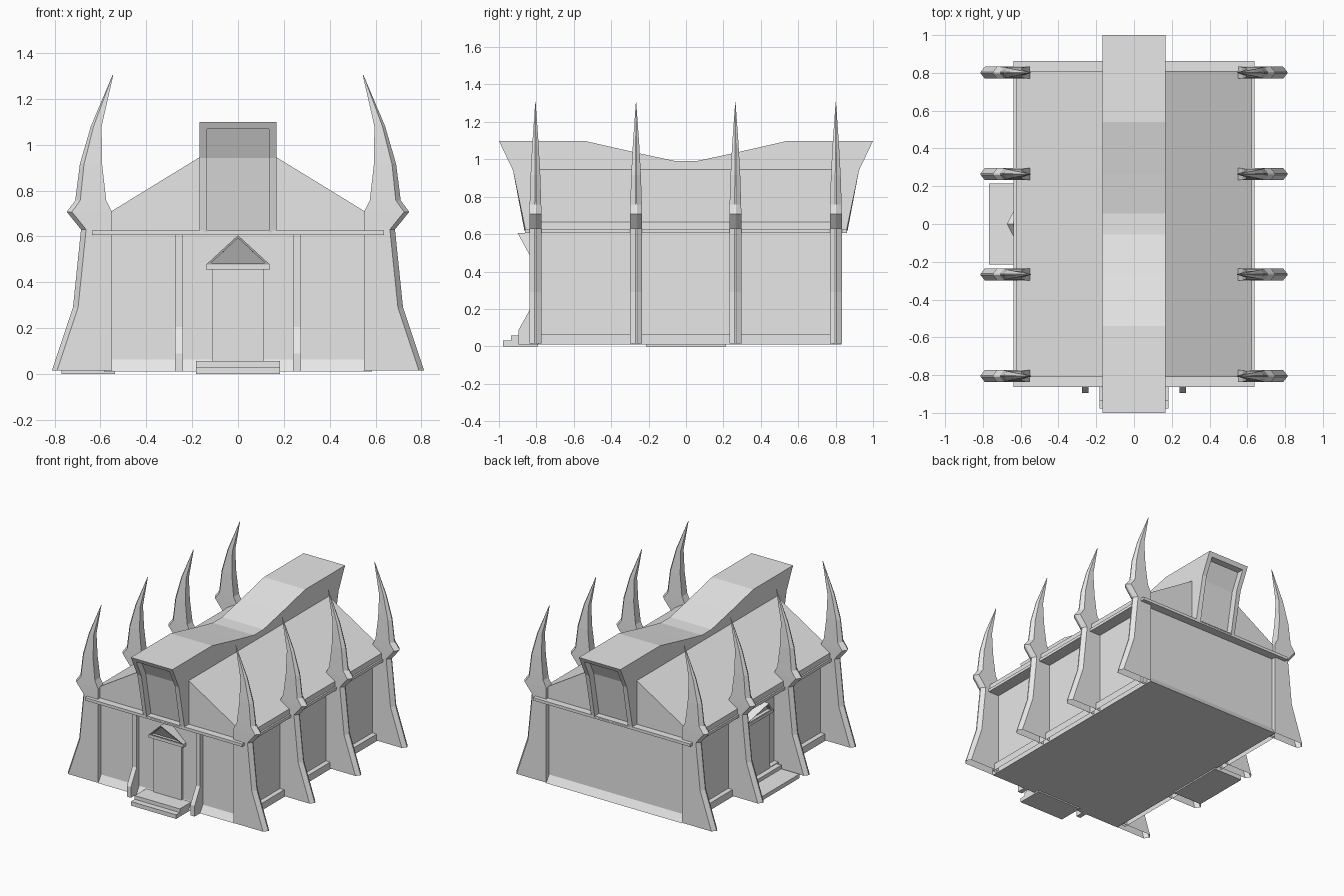
import bpy, bmesh
from math import pi
from mathutils import Matrix, Vector

if "Cube" in bpy.data.objects:
    bpy.data.objects.remove(bpy.data.objects["Cube"])

stone = bpy.data.materials.new("pale_grey_stone")
stone.use_nodes = True
stone.diffuse_color = (0.8, 0.8, 0.8, 1)
stone.node_tree.nodes["Principled BSDF"].inputs["Base Color"].default_value = (0.8, 0.8, 0.8, 1)


def loft(name, rings, matrix=None, recesses=(), rim=0.03, depth=0.05, open_base=False, open_top=False):
    """Join matching rings of points; sink the faces that look along each recess direction."""
    bm = bmesh.new()
    loops = [[bm.verts.new(p) for p in ring] for ring in rings]
    n = len(loops[0])
    for a, b in zip(loops, loops[1:]):
        for i in range(n):
            j = (i + 1) % n
            bm.faces.new((a[i], a[j], b[j], b[i]))
    caps = [bm.faces.new(loops[0][::-1]), bm.faces.new(loops[-1])]
    bmesh.ops.recalc_face_normals(bm, faces=bm.faces[:])
    for direction in map(Vector, recesses):
        faces = [f for f in bm.faces if f.normal.dot(direction) > 0.6]
        bmesh.ops.inset_region(bm, faces=faces, thickness=rim, use_even_offset=True)
        bmesh.ops.inset_region(bm, faces=faces, thickness=0.0001)
        sunk = {v for f in faces for v in f.verts}
        bmesh.ops.translate(bm, verts=list(sunk), vec=direction * -depth)
    hidden = [cap for cap, is_open in zip(caps, (open_base, open_top)) if is_open]
    bmesh.ops.delete(bm, geom=hidden, context="FACES_ONLY")
    if matrix:
        bm.transform(matrix)
        if matrix.determinant() < 0:
            bmesh.ops.reverse_faces(bm, faces=bm.faces[:])
    mesh = bpy.data.meshes.new(name)
    bm.to_mesh(mesh)
    bm.free()
    mesh.materials.append(stone)
    obj = bpy.data.objects.new(name, mesh)
    bpy.context.collection.objects.link(obj)
    return obj


def rect(x, y, z):
    return [(-x, -y, z), (x, -y, z), (x, y, z), (-x, y, z)]


def box(name, x0, x1, y0, y1, z0, z1, matrix=None):
    ring = [(x0, y0), (x1, y0), (x1, y1), (x0, y1)]
    return loft(name, [[(x, y, z) for x, y in ring] for z in (z0, z1)], matrix)


def extrude_x(name, profile, x0, x1, **options):
    return loft(name, [[(x, y, z) for y, z in profile] for x in (x0, x1)], **options)


# Main hall: walls, plinths (sloped on the ends, square on the sides), eave slab
WALL_X, WALL_Y = 0.55, 0.8
loft("walls", [rect(WALL_X, WALL_Y, z) for z in (0.01, 0.61)], open_top=True)
loft("end_plinth", [rect(WALL_X, 0.832, 0.01), rect(WALL_X, WALL_Y, 0.062)], open_top=True)
loft("side_plinth", [rect(0.585, 0.79, z) for z in (0.01, 0.062)], open_base=True)
loft("eave_slab", [rect(0.637, 0.862, z) for z in (0.605, 0.626)])

# Gabled roof
roof = [(-0.625, 0.62), (0.625, 0.62), (0.625, 0.665), (0.168, 0.945), (-0.168, 0.945), (-0.625, 0.665)]
loft("gable_roof", [[(x, y, z) for x, z in roof] for y in (-0.81, 0.81)])

# Sagging ridge hood with flared ends, each sunk inside a rim that is open at the foot
half = [(0.055, 0.99), (0.265, 1.035), (0.54, 1.098), (1.0, 1.098), (0.925, 0.941), (0.857, 0.616)]
hood = extrude_x("ridge_hood", half + [(-y, z) for y, z in reversed(half)], -0.168, 0.168,
                 recesses=[(0, -1, 0), (0, 1, 0)], rim=0.033, depth=0.05)
for v in hood.data.vertices:
    if abs(v.co.x) < 0.15 and v.co.z < 0.7:
        v.co.z = 0.617

# Horned buttresses: height, inner x, outer x, half width
levels = [(0.015, 0.55, 0.812, 0.032), (0.29, 0.55, 0.72, 0.032), (0.63, 0.55, 0.685, 0.032),
          (0.707, 0.55, 0.747, 0.032), (0.757, 0.575, 0.71, 0.031), (0.915, 0.593, 0.69, 0.026),
          (1.08, 0.595, 0.642, 0.017), (1.305, 0.544, 0.547, 0.001)]


def horn_ring(z, inner, outer, w):
    c = min(0.7 * w, 0.25 * (outer - inner))
    side = [(inner, w), (outer - c, w), (outer, w * 0.12)]
    return [(x, y, z) for x, y in side] + [(x, -y, z) for x, y in reversed(side)]


for row, y in enumerate((-0.805, -0.267, 0.264, 0.801)):
    for label, sign in (("left", 1), ("right", -1)):
        place = Matrix.Translation((0, y, 0)) @ Matrix.Diagonal((sign, 1, 1, 1))
        loft(f"{label}_horned_buttress_{row + 1}", [horn_ring(*lv) for lv in levels],
             place, open_base=True)

# Front pilasters with sloping feet
pilaster = [(-0.79, 0.01), (-0.895, 0.01), (-0.895, 0.088), (-0.83, 0.205), (-0.83, 0.61), (-0.79, 0.61)]
for label, x in (("left", 0.258), ("right", -0.258)):
    extrude_x(f"{label}_pilaster", pilaster, x - 0.017, x + 0.017)


# Doorway with steps, lintel and forward-leaning pediment
def doorway(name, m, door_depth, upper_step):
    box(f"{name}_door", -0.113, 0.113, -door_depth, 0.01, 0.05, 0.46, m)
    box(f"{name}_lower_step", -0.183, 0.183, -0.178, 0.01, 0, 0.03, m)
    box(f"{name}_upper_step", -0.183, 0.183, -upper_step, 0.01, 0.03, 0.057, m)
    box(f"{name}_lintel", -0.14, 0.14, -0.035, 0.01, 0.456, 0.478, m)
    back = [(-0.14, 0.01, 0.476), (0.14, 0.01, 0.476), (0, 0.01, 0.605)]
    front = [(-0.14, -0.03, 0.476), (0.14, -0.03, 0.476), (0, -0.1, 0.605)]
    loft(f"{name}_pediment", [back, front], m, recesses=[(0, -1, 0)], rim=0.01, depth=0.02)


doorway("front", Matrix.Translation((0, -WALL_Y, 0)), 0.015, 0.135)
doorway("side", Matrix.Translation((-WALL_X, 0, 0)) @ Matrix.Rotation(-pi / 2, 4, "Z")
        @ Matrix.Diagonal((1.17, 1.23, 1, 1)), 0.03, 0.06)
